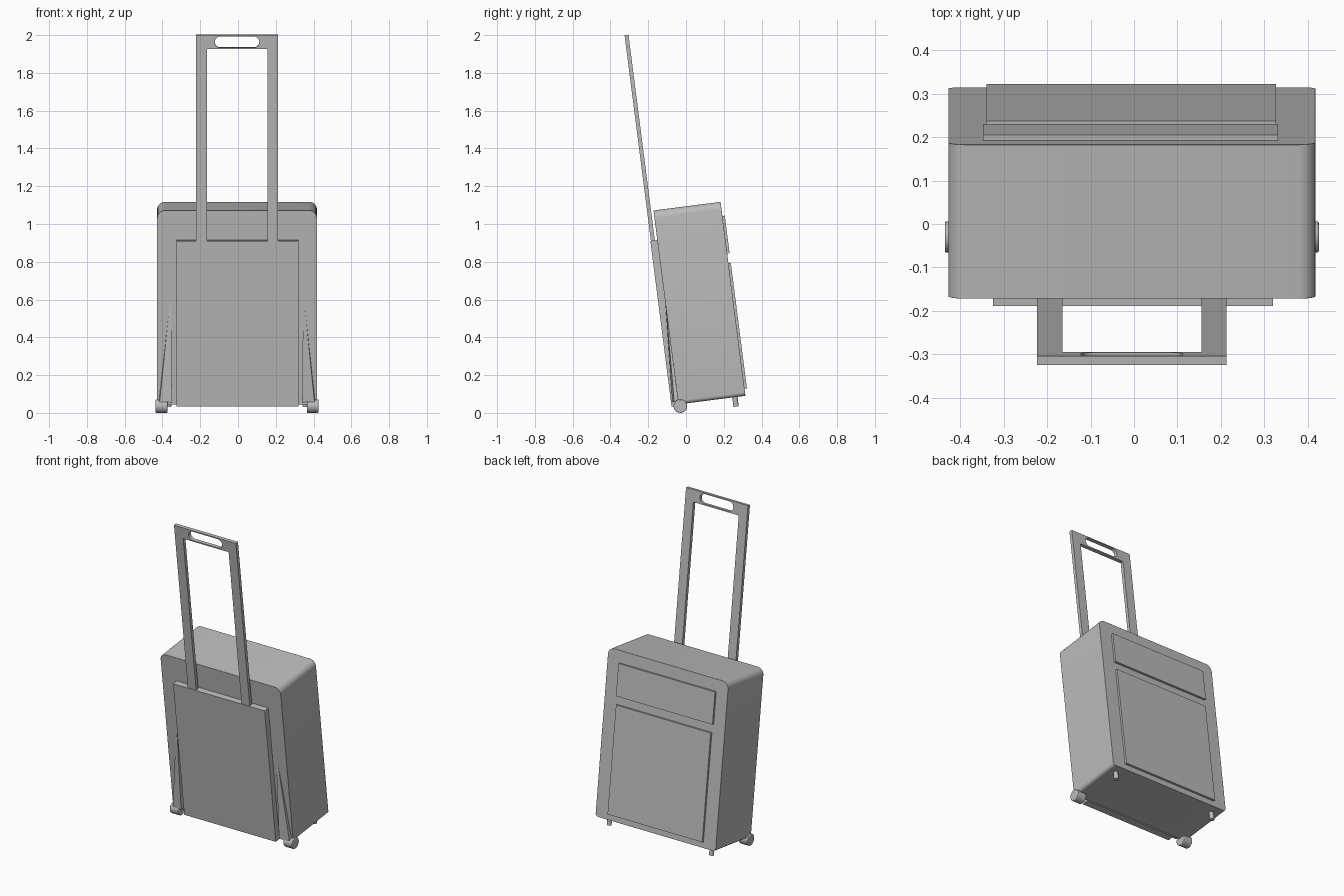
import bpy, bmesh, math
from mathutils import Matrix, Vector

if "Cube" in bpy.data.objects:
    bpy.data.objects.remove(bpy.data.objects["Cube"])

# The whole case leans back around its wheels
CX = -0.005
LEAN = Matrix.Translation((CX, -0.04, 0.04)) @ Matrix.Rotation(math.radians(7.3), 4, 'X')

grey = bpy.data.materials.new("mid_grey")
grey.use_nodes = True
COLOUR = (0.5, 0.5, 0.5, 1)
grey.diffuse_color = COLOUR
grey.node_tree.nodes["Principled BSDF"].inputs["Base Color"].default_value = COLOUR


def finish(name, bm, matrix, bevel=0):
    """Turn a bmesh into a shaded object placed by the matrix."""
    bmesh.ops.remove_doubles(bm, verts=bm.verts, dist=1e-5)
    bmesh.ops.recalc_face_normals(bm, faces=bm.faces)
    mesh = bpy.data.meshes.new(name)
    bm.to_mesh(mesh)
    bm.free()
    mesh.materials.append(grey)
    obj = bpy.data.objects.new(name, mesh)
    bpy.context.collection.objects.link(obj)
    obj.matrix_world = matrix
    bpy.ops.object.select_all(action='DESELECT')
    obj.select_set(True)
    bpy.context.view_layer.objects.active = obj
    bpy.ops.object.shade_smooth_by_angle(angle=math.radians(35))
    if bevel:
        mod = obj.modifiers.new("soft_edges", 'BEVEL')
        mod.width, mod.segments = bevel, 2
        mod.limit_method, mod.angle_limit = 'ANGLE', math.radians(40)
    return obj


def rounded(x0, x1, z0, z1, top=0.0, bottom=0.0, steps=6):
    """Rectangle outline with rounded top and bottom corners."""
    pts = []
    corners = [(x1, z1, -1, -1, top, 0), (x0, z1, 1, -1, top, 90),
               (x0, z0, 1, 1, bottom, 180), (x1, z0, -1, 1, bottom, 270)]
    for x, z, sx, sz, r, start in corners:
        for i in range(steps + 1 if r else 1):
            a = math.radians(start + 90 * i / steps)
            pts.append((x + r * (sx + math.cos(a)) if r else x,
                        z + r * (sz + math.sin(a)) if r else z))
    return pts


def slab(name, outlines, front, back, bevel=0):
    """Filled outlines (inner ones are holes) extruded from front to back."""
    curve = bpy.data.curves.new(name + "_outline", 'CURVE')
    curve.dimensions, curve.fill_mode = '2D', 'BOTH'
    curve.extrude = (back - front) / 2
    for pts in outlines:
        spline = curve.splines.new('POLY')
        spline.points.add(len(pts) - 1)
        for p, (x, z) in zip(spline.points, pts):
            p.co = (x, z, 0, 1)
        spline.use_cyclic_u = True
    temp = bpy.data.objects.new(name + "_outline", curve)
    mesh = temp.to_mesh()
    bm = bmesh.new()
    bm.from_mesh(mesh)
    temp.to_mesh_clear()
    bpy.data.objects.remove(temp)
    bpy.data.curves.remove(curve)
    bm.transform(Matrix.Translation((0, (front + back) / 2, 0)) @ Matrix.Rotation(math.pi / 2, 4, 'X'))
    return finish(name, bm, LEAN, bevel)


def cylinder(name, radius, length, matrix, bevel=0):
    bm = bmesh.new()
    bmesh.ops.create_cone(bm, cap_ends=True, segments=24, radius1=radius,
                          radius2=radius, depth=length)
    return finish(name, bm, matrix, bevel)


# Case shell and the panels on both broad sides
slab("case_body", [rounded(-0.423, 0.423, 0.005, 1.04, 0.04, 0.02)], 0, 0.358, 0.008)
slab("front_plate", [rounded(-0.32, 0.325, -0.002, 0.882)], -0.037, 0.005)
slab("back_pocket", [rounded(-0.335, 0.332, 0.043, 0.712)], 0.35, 0.371)
slab("pocket_flap", [rounded(-0.343, 0.337, 0.765, 0.965)], 0.35, 0.371)

# Pull handle: two rails and a crossbar with a grip slot
W = 0.218
IN = 0.16
handle = [(-W, 0.8), (-IN, 0.8), (-IN, 1.905), (IN, 1.905),
          (IN, 0.8), (W, 0.8), (W, 1.98), (-W, 1.98)]
slot = rounded(-0.118, 0.118, 1.913, 1.973, 0.0299, 0.0299, 8)
slab("pull_handle", [handle, slot], -0.034, -0.013)

for side, label in ((1, "left"), (-1, "right")):
    # Tapered guard that widens down to the wheel
    bm = bmesh.new()
    for x, y, z in ((0.35, 0.004, 0.61), (0.345, -0.03, 0.02), (0.41, -0.02, 0.02),
                    (0.345, 0.01, 0.02), (0.415, 0.01, 0.02)):
        bm.verts.new((side * x, y, z))
    bmesh.ops.convex_hull(bm, input=bm.verts)
    finish(label + "_wheel_guard", bm, LEAN)
    # Wheel
    place = Matrix.Translation((CX + side * 0.4, -0.03, 0.036)) @ Matrix.Rotation(math.pi / 2, 4, 'Y')
    cylinder(label + "_wheel", 0.036, 0.062, place, 0.004)
    # Standing foot
    cylinder(label + "_foot", 0.014, 0.06, LEAN @ Matrix.Translation((side * 0.36, 0.302, -0.015)))
